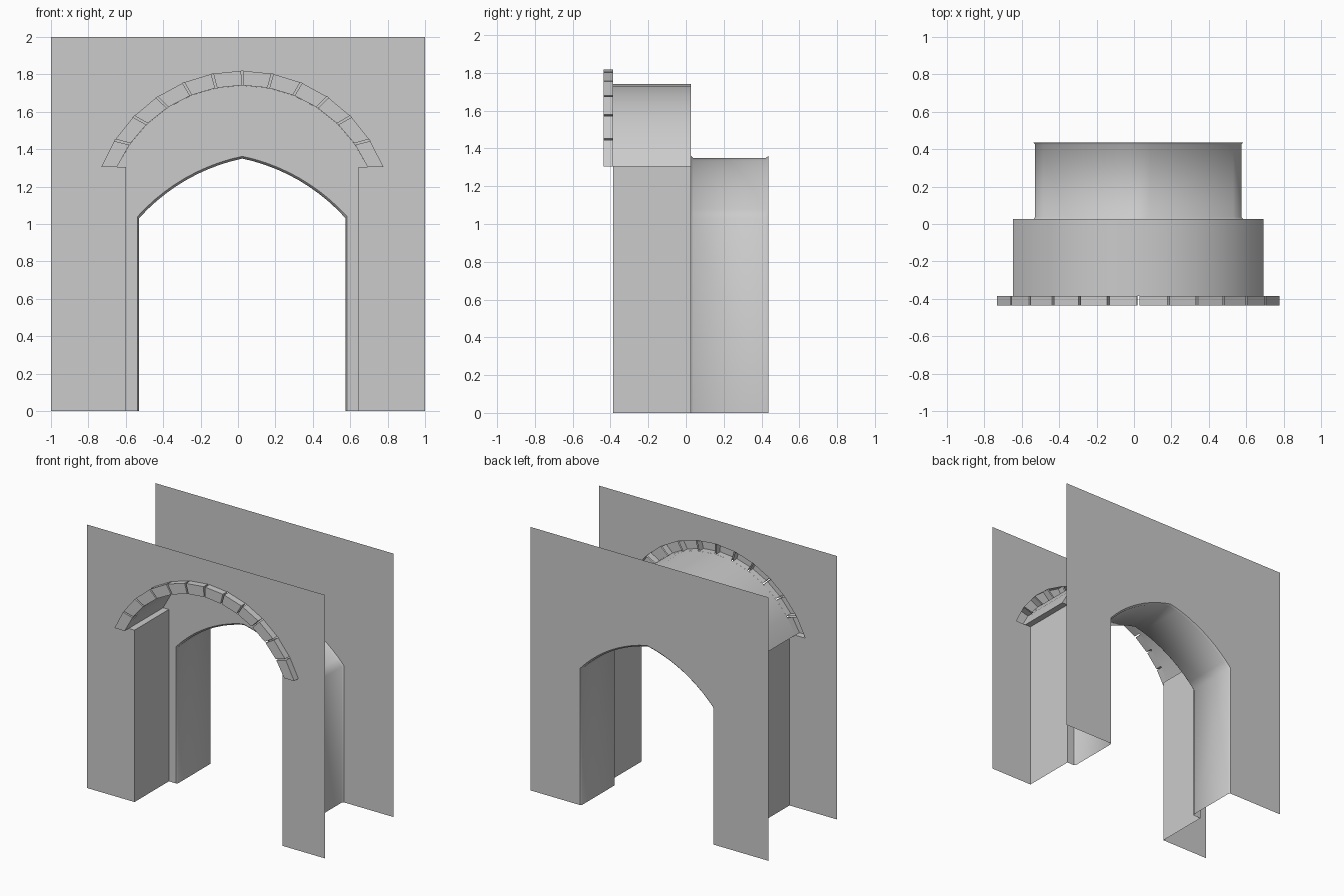
import bpy, bmesh
from math import sin, cos, acos, radians

if "Cube" in bpy.data.objects:
    bpy.data.objects.remove(bpy.data.objects["Cube"])

CX = 0.023                        # centre line of the opening
Y_STONE, Y_FRONT, Y_MID, Y_BACK = -0.436, -0.386, 0.026, 0.436
Z_ARC, Z_SPRING = 1.008, 1.305    # arch centre height, springing height
R_IN, R_OUT, N = 0.733, 0.811, 12


def arc_pt(r, t):
    """Point on the round arch, t from -1 (left spring) to 1 (right spring)."""
    a = acos((Z_SPRING - Z_ARC) / r) * t
    return (CX + r * sin(a), Z_ARC + r * cos(a))


def round_outline(r, half=0.622):
    arc = [arc_pt(r, -1 + 2 * i / N) for i in range(N + 1)]
    return ([(CX - half, 0), (CX - half, Z_SPRING)] + arc +
            [(CX + half, Z_SPRING), (CX + half, 0)])


def pointed_outline(grow=0.0, n=10):
    R, a0, a1 = 1.03, radians(12), radians(48)
    left = []
    for i in range(n + 1):
        a = a1 + (a0 - a1) * i / n
        left.append((-R * (sin(a) - sin(a0)) - grow * sin(a) * (i < n),
                     1.35 - R * (cos(a0) - cos(a)) + grow * cos(a)))
    left = [(left[0][0], 0)] + left
    pts = left + [(-x, z) for x, z in reversed(left[:-1])]
    return [(x + CX, z) for x, z in pts]


def at(outline, y):
    return [(x, y, z) for x, z in outline]


def make(name, faces, angle=30):
    bm = bmesh.new()
    for f in faces:
        bm.faces.new([bm.verts.new(p) for p in f])
    bmesh.ops.remove_doubles(bm, verts=bm.verts, dist=1e-5)
    bmesh.ops.recalc_face_normals(bm, faces=bm.faces)
    me = bpy.data.meshes.new(name)
    bm.to_mesh(me)
    bm.free()
    ob = bpy.data.objects.new(name, me)
    bpy.context.collection.objects.link(ob)
    bpy.ops.object.select_all(action='DESELECT')
    ob.select_set(True)
    bpy.context.view_layer.objects.active = ob
    bpy.ops.object.shade_smooth_by_angle(angle=radians(angle))
    return ob


def loft(rings):
    return [[a[i], a[i + 1], b[i + 1], b[i]]
            for a, b in zip(rings, rings[1:]) for i in range(len(a) - 1)]


def wall(name, outline, y):
    frame = [(1, 0), (1, 2), (-1, 2), (-1, 0)]
    return make(name, [at(outline + frame, y)])


# Front and back walls, each with its opening
wall("front_wall", round_outline(R_OUT), Y_FRONT)
wall("back_wall", pointed_outline(0.012), Y_BACK)

# Front recess: jambs, small ledges and round vault
recess = round_outline(R_IN)
make("front_recess", loft([at(recess, Y_FRONT), at(recess, Y_MID)]), 20)

# Inner face between the round recess and the pointed passage
lip, tunnel = pointed_outline(0.012), pointed_outline()
make("inner_face", [at(recess + lip[::-1], Y_MID)])

# Pointed passage with slightly eased edges at both ends
make("passage", loft([at(lip, Y_MID), at(tunnel, Y_MID + 0.012),
                      at(tunnel, Y_BACK - 0.012), at(lip, Y_BACK)]), 50)

# Arch stones: hollow blocks, open to the rear, with narrow joints
GAP = 0.006
for i in range(N):
    t0 = -1 + 2 * i / N + (GAP if i else 0)
    t1 = -1 + 2 * (i + 1) / N - (GAP if i < N - 1 else 0)
    block = [arc_pt(R_IN, t0), arc_pt(R_OUT, t0), arc_pt(R_OUT, t1), arc_pt(R_IN, t1)]
    ring = block + block[:1]
    make(f"arch_stone_{i + 1}",
         [at(block, Y_STONE)] + loft([at(ring, Y_STONE), at(ring, Y_FRONT)]))
